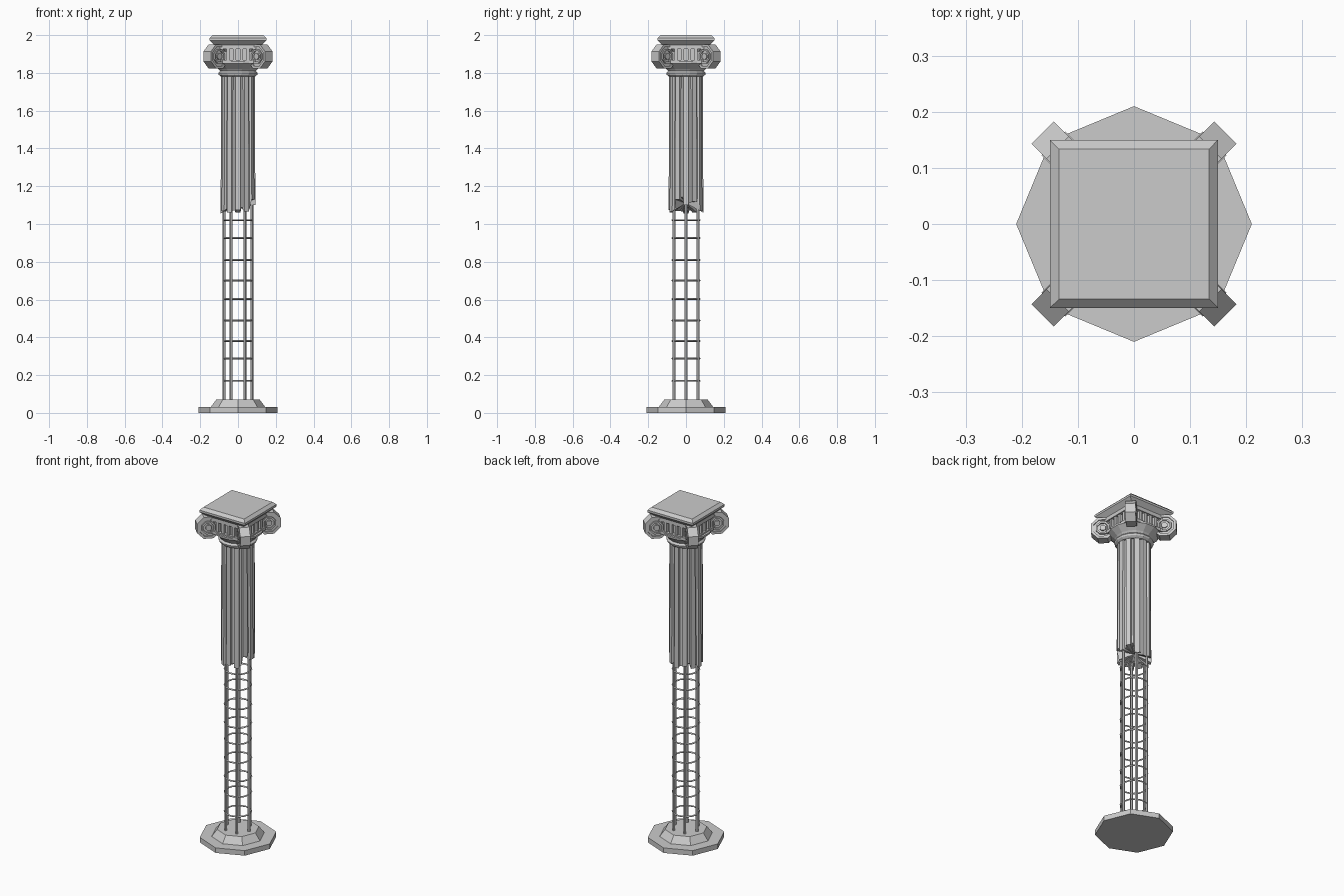
import bpy, bmesh
from math import sin, cos, pi, tau
from mathutils import Matrix, Vector

if "Cube" in bpy.data.objects:
    bpy.data.objects.remove(bpy.data.objects["Cube"])


def finish(bm, name):
    bmesh.ops.recalc_face_normals(bm, faces=bm.faces)
    me = bpy.data.meshes.new(name)
    bm.to_mesh(me)
    bm.free()
    ob = bpy.data.objects.new(name, me)
    bpy.context.collection.objects.link(ob)
    return ob


def loft(bm, rings, caps=True, closed=False):
    vs = [[bm.verts.new(p) for p in r] for r in rings]
    n = len(vs[0])
    pairs = list(zip(vs, vs[1:])) + ([(vs[-1], vs[0])] if closed else [])
    for a, b in pairs:
        for i in range(n):
            j = (i + 1) % n
            bm.faces.new((a[i], a[j], b[j], b[i]))
    if caps and not closed:
        bm.faces.new(vs[0][::-1])
        bm.faces.new(vs[-1])
    return vs


def circle(r, z, n, start=0.0):
    return [(r * cos(start + tau * i / n), r * sin(start + tau * i / n), z) for i in range(n)]


def turned(name, profile, n, start=0.0):
    bm = bmesh.new()
    loft(bm, [circle(r, z, n, start) for r, z in profile])
    return finish(bm, name)


def box(bm, c, s, m=Matrix()):
    bmesh.ops.create_cube(bm, size=1, matrix=m @ Matrix.Translation(c) @ Matrix.Diagonal((*s, 1)))


# Octagonal plinth and sloped footing
turned("plinth", [(0.21, 0), (0.21, 0.03)], 8)
turned("footing", [(0.145, 0.03), (0.115, 0.07)], 8)

# Six vertical reinforcing rods
bm = bmesh.new()
for i in range(6):
    x, y = 0.073 * cos(tau * i / 6), 0.073 * sin(tau * i / 6)
    loft(bm, [[(x + px, y + py, z) for px, py, _ in circle(0.008, 0, 6)] for z in (0.06, 1.16)])
finish(bm, "reinforcing_rods")

# Horizontal tie rings
bm = bmesh.new()
for z in (0.17, 0.287, 0.38, 0.49, 0.603, 0.70, 0.81, 0.925, 1.02):
    loft(bm, [circle(0.073 + 0.005 * cos(tau * k / 4), z + 0.005 * sin(tau * k / 4), 12)
              for k in range(4)], closed=True)
finish(bm, "tie_rings")

# Fluted shaft with a jagged broken lower end
FLUTES = 12
breaks = [1.10, 1.12, 1.07, 1.06, 1.075, 1.06, 1.055, 1.07, 1.06, 1.075, 1.065, 1.13]
section = []
for i in range(FLUTES):
    for f, r in ((-0.28, 0.093), (0.28, 0.093), (0.38, 0.081), (0.62, 0.081)):
        a = tau * (i + f) / FLUTES
        section.append((r * cos(a), r * sin(a), breaks[i] + (0.012 if f > 0.3 else 0)))
bm = bmesh.new()
low, top = loft(bm, [section, [(x * 0.97, y * 0.97, 1.79) for x, y, z in section]], caps=False)
bm.faces.new(top)
core = bm.verts.new((0, 0, 1.11))
for i in range(len(low)):
    bm.faces.new((low[i], core, low[(i + 1) % len(low)]))
finish(bm, "fluted_shaft")

# Neck ring and flared cushion under the capital
turned("neck_and_cushion", [(0.092, 1.78), (0.104, 1.79), (0.107, 1.80), (0.097, 1.81),
                            (0.105, 1.82), (0.14, 1.85), (0.14, 1.86)], 16, pi / 16)

# Capital block with framed vertical slots on all four sides
bm = bmesh.new()
box(bm, (0, 0, 1.90), (0.206, 0.206, 0.10))
for k in range(4):
    m = Matrix.Rotation(k * pi / 2, 4, 'Z')
    box(bm, (0, -0.11, 1.938), (0.236, 0.03, 0.024), m)
    box(bm, (0, -0.11, 1.859), (0.236, 0.03, 0.018), m)
    for i in range(6):
        box(bm, (-0.0875 + 0.035 * i, -0.108, 1.895), (0.016, 0.022, 0.08), m)
finish(bm, "capital_block")

# Diagonal corner volutes: octagonal scrolls with stepped grooves
bm = bmesh.new()
steps = [(0.016, 0.030), (0.016, 0.022), (0.028, 0.022), (0.028, 0.030), (0.037, 0.030),
         (0.037, 0.021), (0.050, 0.021), (0.050, 0.028), (0.064, 0.028)]
outline = [(r, -t) for r, t in steps] + [(r, t) for r, t in reversed(steps)]
for k in range(4):
    m = Matrix.Rotation(pi / 4 + k * pi / 2, 4, 'Z')
    rings = []
    for r, t in outline:
        rings.append([m @ Vector((0.166 + r * x / cos(pi / 8), t, 1.887 + r * y / cos(pi / 8)))
                      for x, y, _ in circle(1, 0, 8, pi / 8)])
    loft(bm, rings)
    # neck joining scroll to block
    box(bm, (0.125, 0, 1.905), (0.06, 0.042, 0.08), m)
finish(bm, "corner_volutes")

# Square bevelled abacus
q = 2 ** 0.5
turned("abacus", [(0.122 * q, 1.945), (0.15 * q, 1.972), (0.15 * q, 1.984), (0.134 * q, 2.0)], 4, pi / 4)
